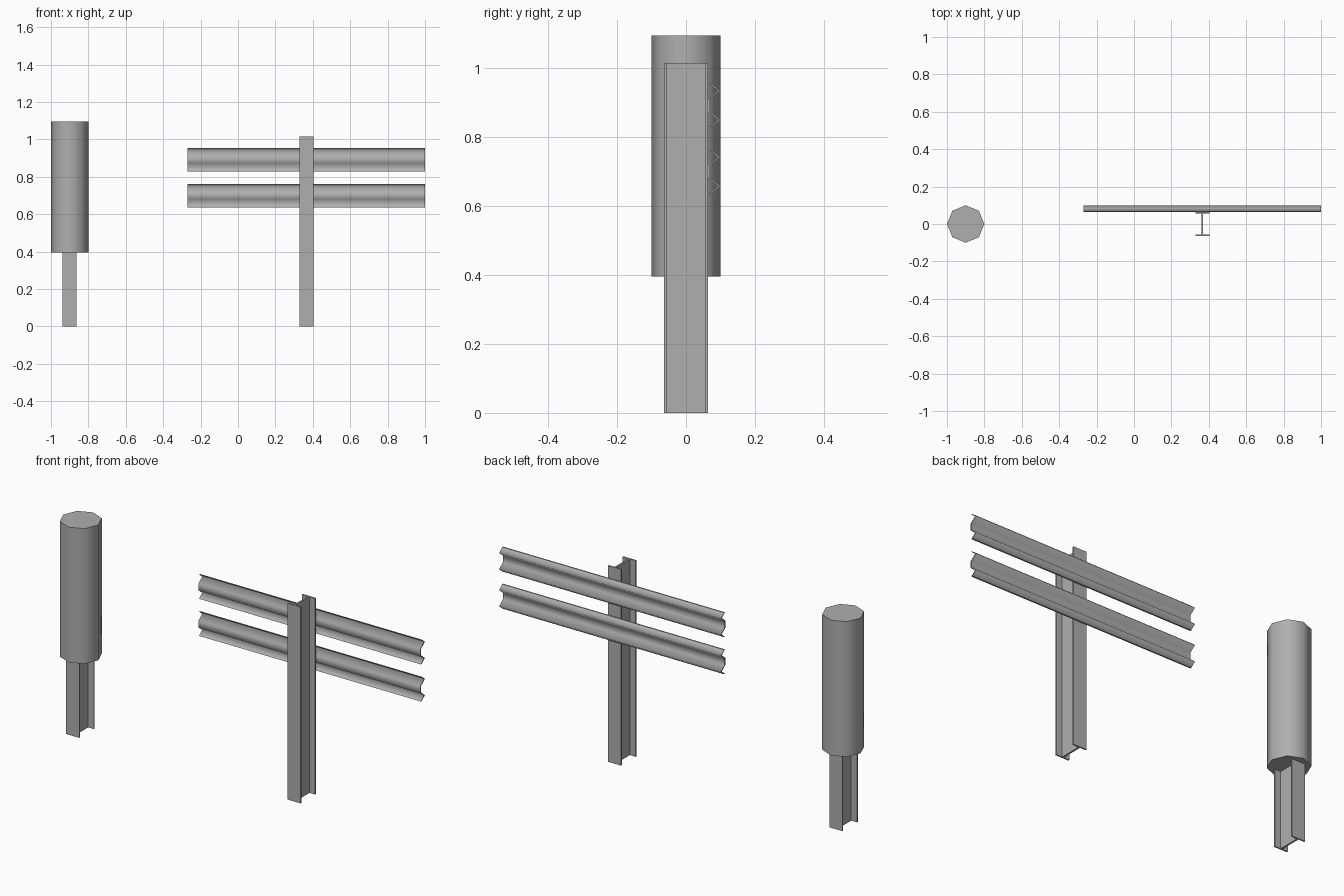
import bpy, bmesh
from math import radians
from mathutils import Vector

if "Cube" in bpy.data.objects:
    bpy.data.objects.remove(bpy.data.objects["Cube"])

# Darker grey steel
steel = bpy.data.materials.new("steel_grey")
steel.diffuse_color = (0.43, 0.43, 0.43, 1)
steel.use_nodes = True
steel.node_tree.nodes["Principled BSDF"].inputs["Base Color"].default_value = steel.diffuse_color


def extrude_profile(name, points, direction, smooth=False):
    """Closed cross-section swept straight along a direction."""
    bm = bmesh.new()
    face = bm.faces.new([bm.verts.new(p) for p in points])
    moved = bmesh.ops.extrude_face_region(bm, geom=[face], use_keep_orig=True)["geom"]
    bmesh.ops.translate(bm, vec=Vector(direction),
                        verts=[g for g in moved if isinstance(g, bmesh.types.BMVert)])
    bmesh.ops.recalc_face_normals(bm, faces=bm.faces)
    bm.normal_update()
    if smooth:  # sheet faces smooth, cut ends and rims flat
        for f in bm.faces:
            f.smooth = abs(f.normal.x) < 0.9 and abs(f.normal.z) < 0.98
    mesh = bpy.data.meshes.new(name)
    bm.to_mesh(mesh)
    bm.free()
    mesh.materials.append(steel)
    bpy.context.collection.objects.link(bpy.data.objects.new(name, mesh))


# I-beam posts: half the section, then its point reflection
def post(name, x):
    w, d, t, web = 0.0375, 0.0632, 0.007, 0.0045
    half = [(-web, -d + t), (-w, -d + t), (-w, -d), (w, -d), (w, -d + t), (web, -d + t)]
    section = half + [(-a, -b) for a, b in half]
    extrude_profile(name, [(x + a, b, 0) for a, b in section], (0, 0, 1.015))


post("rail_post", 0.365)
post("end_post", -0.902)


# Corrugated rails: sheet profile (y, z offset), mirrored about its middle
def rail(name, z):
    upper = [(0.074, 0.063), (0.100, 0.042), (0.070, 0.018)]
    outer = upper + [(y, -h) for y, h in reversed(upper)]
    inner = [(y - 0.007, h) for y, h in reversed(outer)]
    extrude_profile(name, [(-0.27, y, z + h) for y, h in outer + inner],
                    (1.27, 0, 0), smooth=True)


rail("upper_rail", 0.892)
rail("lower_rail", 0.700)

# Eight-sided sleeve around the end post
bpy.ops.mesh.primitive_cylinder_add(vertices=8, radius=0.1, depth=0.7,
                                    location=(-0.9, 0, 0.745))
sleeve = bpy.context.object
sleeve.name = "post_sleeve"
sleeve.data.materials.append(steel)
bpy.ops.object.shade_smooth_by_angle(angle=radians(50))
